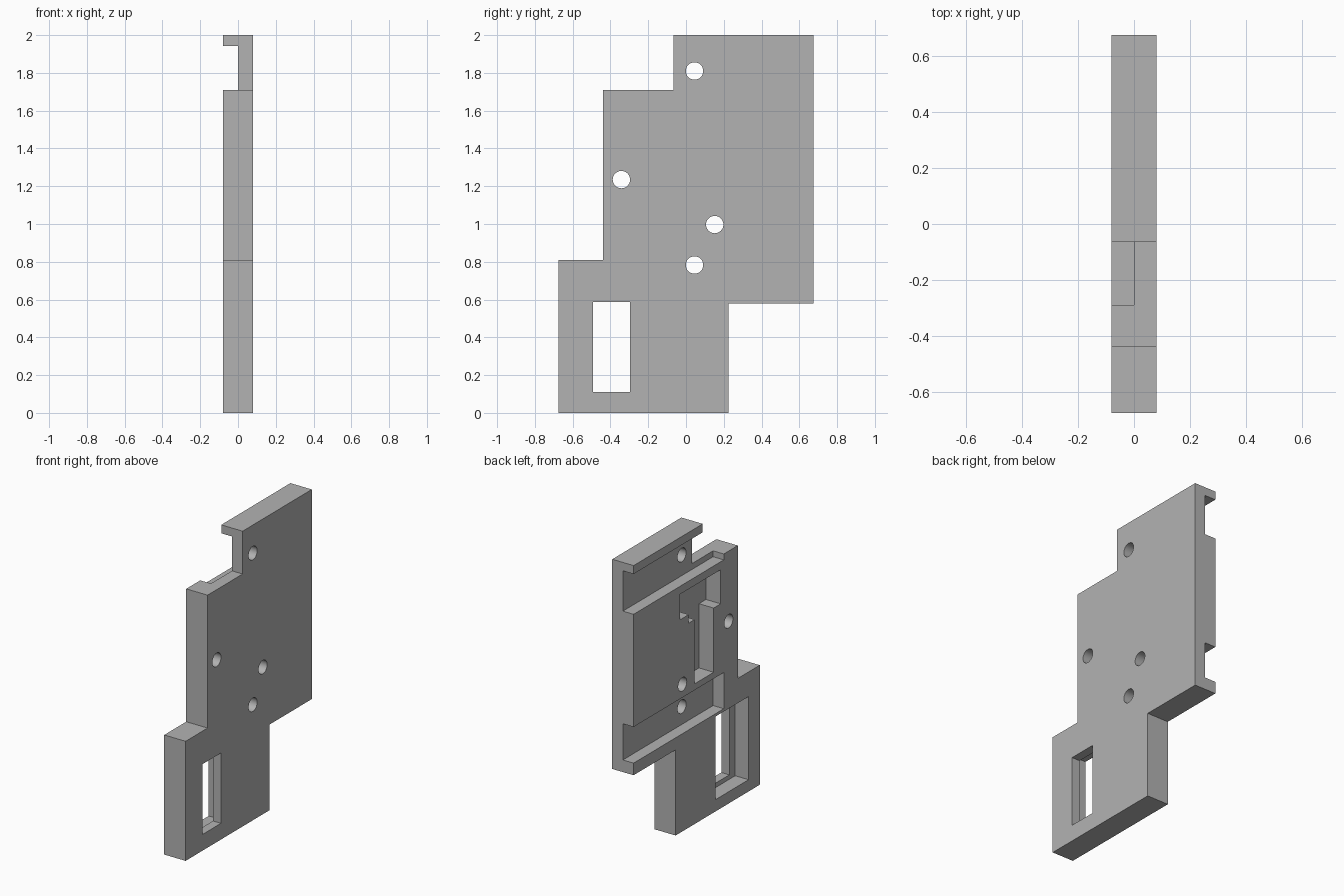
import bpy
import bmesh
import math
from mathutils import Matrix

cube = bpy.data.objects.get("Cube")
if cube:
    bpy.data.objects.remove(cube, do_unlink=True)

HALF = 0.08     # half the plate thickness
OUT = 0.2       # how far cutters reach beyond the plate

grey = bpy.data.materials.new("plain_grey")
grey.use_nodes = True
colour = (0.45, 0.45, 0.45, 1)
grey.diffuse_color = colour
for node in grey.node_tree.nodes:
    if node.type == 'BSDF_PRINCIPLED':
        node.inputs["Base Color"].default_value = colour


def finish(name, bm):
    bmesh.ops.recalc_face_normals(bm, faces=bm.faces)
    mesh = bpy.data.meshes.new(name)
    bm.to_mesh(mesh)
    bm.free()
    mesh.materials.append(grey)
    obj = bpy.data.objects.new(name, mesh)
    bpy.context.collection.objects.link(obj)
    return obj


def slab(name, outline, x0, x1):
    """Extrude a (y, z) outline from x0 to x1."""
    bm = bmesh.new()
    face = bm.faces.new([bm.verts.new((x0, y, z)) for y, z in outline])
    new = bmesh.ops.extrude_face_region(bm, geom=[face])["geom"]
    bmesh.ops.translate(bm, vec=(x1 - x0, 0, 0),
                        verts=[g for g in new if isinstance(g, bmesh.types.BMVert)])
    return finish(name, bm)


def rect(y0, y1, z0, z1):
    return [(y0, z0), (y1, z0), (y1, z1), (y0, z1)]


def drill(name, y, z, radius=0.046):
    bm = bmesh.new()
    bmesh.ops.create_cone(bm, cap_ends=True, segments=32, radius1=radius, radius2=radius,
                          depth=2 * OUT, matrix=Matrix.Translation((0, y, z))
                          @ Matrix.Rotation(math.pi / 2, 4, 'Y'))
    return finish(name, bm)


# Stepped plate
plate = slab("stepped_plate", [
    (-0.675, 0), (0.225, 0), (0.225, 0.58), (0.675, 0.58), (0.675, 2),
    (-0.065, 2), (-0.065, 1.71), (-0.44, 1.71), (-0.44, 0.81), (-0.675, 0.81)], -HALF, HALF)

# Middle pocket with stepped sides
pocket = [(-0.182, 0.95), (0.021, 0.95), (0.021, 1.385), (0.085, 1.385), (0.085, 1.443),
          (0.18, 1.443), (0.18, 1.616), (-0.257, 1.616), (-0.257, 1.385), (-0.182, 1.385)]

cutters = [
    slab("upper_channel", rect(-0.29, 0.9, 1.67, 1.943), -OUT, 0),
    slab("lower_channel", rect(-0.29, 0.9, 0.662, 0.907), -OUT, 0),
    slab("middle_pocket", pocket, -OUT, 0.03),
    slab("window_recess", rect(-0.555, -0.2, 0.08, 0.643), -OUT, 0.02),
    slab("window_opening", rect(-0.492, -0.297, 0.11, 0.586), -OUT, OUT),
]
for y, z in [(0.045, 1.81), (-0.342, 1.235), (0.152, 0.997), (0.045, 0.783)]:
    cutters.append(drill("screw_hole", y, z))

# Cut each opening out of the plate
bpy.ops.object.select_all(action='DESELECT')
bpy.context.view_layer.objects.active = plate
plate.select_set(True)
for cutter in cutters:
    cutter.hide_render = True
    mod = plate.modifiers.new(cutter.name, 'BOOLEAN')
    mod.operation = 'DIFFERENCE'
    mod.solver = 'EXACT'
    mod.object = cutter
    bpy.ops.object.modifier_apply(modifier=mod.name)
    bpy.data.objects.remove(cutter, do_unlink=True)

bpy.ops.object.shade_smooth_by_angle(angle=math.radians(30))
